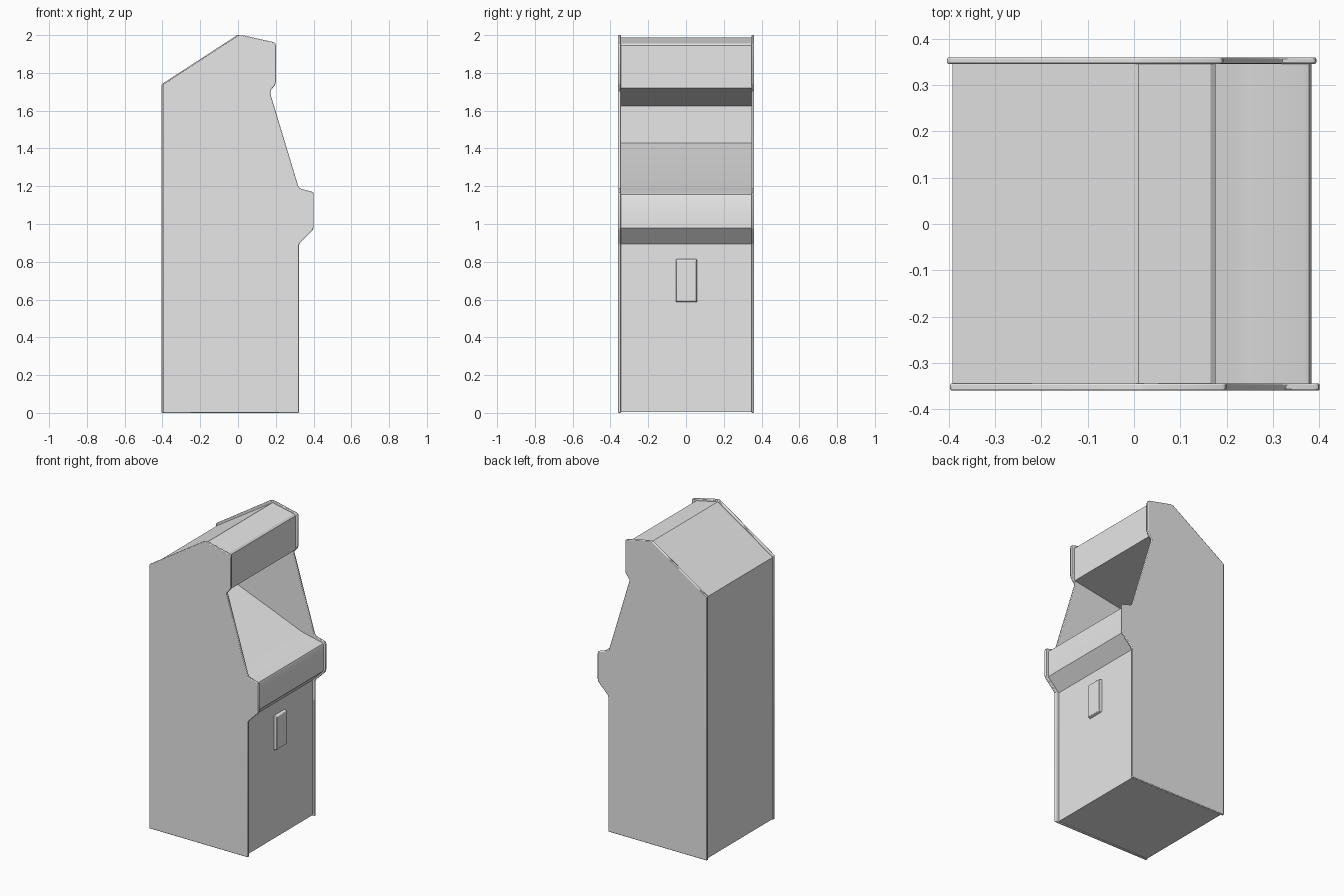
import bpy, bmesh, math
from mathutils import Vector

default = bpy.data.objects.get("Cube")
if default:
    bpy.data.objects.remove(default, do_unlink=True)

GREY = (0.8, 0.8, 0.8, 1.0)
mat = bpy.data.materials.new("light grey")
mat.use_nodes = True
mat.diffuse_color = GREY
mat.node_tree.nodes["Principled BSDF"].inputs["Base Color"].default_value = GREY


def finish(name, bm, bevel=0, segments=2):
    """Turn a bmesh into a named object with an optional rounded edge."""
    bmesh.ops.recalc_face_normals(bm, faces=bm.faces)
    mesh = bpy.data.meshes.new(name)
    bm.to_mesh(mesh)
    bm.free()
    mesh.materials.append(mat)
    obj = bpy.data.objects.new(name, mesh)
    bpy.context.collection.objects.link(obj)
    if bevel:
        mod = obj.modifiers.new("rounded_edges", "BEVEL")
        mod.width = bevel
        mod.segments = segments
        mod.limit_method = "ANGLE"
        mod.angle_limit = math.radians(50)
    bpy.ops.object.select_all(action="DESELECT")
    obj.select_set(True)
    bpy.context.view_layer.objects.active = obj
    bpy.ops.object.shade_smooth_by_angle(angle=math.radians(30))
    return obj


def extrude_profile(name, points, y0, y1, shift=0, bevel=0):
    """Extrude an (x, z) outline from y0 to y1."""
    bm = bmesh.new()
    face = bm.faces.new([bm.verts.new((x + shift, y0, z)) for x, z in points])
    moved = bmesh.ops.extrude_face_region(bm, geom=[face])["geom"]
    verts = [v for v in moved if isinstance(v, bmesh.types.BMVert)]
    bmesh.ops.translate(bm, verts=verts, vec=(0, y1 - y0, 0))
    return finish(name, bm, bevel)


# Side panels: full cabinet silhouette, one on each side
panel = [
    (-0.4, 0), (-0.4, 1.74), (-0.005, 1.997), (0.005, 2.0), (0.02, 2.0),
    (0.185, 1.963), (0.194, 1.957), (0.197, 1.945), (0.197, 1.75),
    (0.192, 1.735), (0.168, 1.705), (0.168, 1.69), (0.316, 1.2),
    (0.325, 1.188), (0.385, 1.172), (0.395, 1.167), (0.398, 1.155),
    (0.398, 0.985), (0.394, 0.97), (0.325, 0.9), (0.32, 0.888), (0.32, 0),
]
extrude_profile("front_side_panel", panel, -0.36, -0.344, 0.003, 0.004)
extrude_profile("rear_side_panel", panel, 0.346, 0.36, -0.004, 0.004)

# Cabinet body: back, sloped roof, marquee, deep screen recess, control deck
body = [
    (-0.392, 0.004), (-0.392, 1.73), (0.01, 1.988), (0.165, 1.955),
    (0.176, 1.945), (0.176, 1.72), (-0.37, 1.625), (-0.37, 1.43),
    (0.22, 1.195), (0.245, 1.188), (0.365, 1.162), (0.378, 1.156),
    (0.383, 1.143), (0.383, 0.978), (0.301, 0.895), (0.301, 0.004),
]
extrude_profile("cabinet_body", body, -0.345, 0.347)

# Coin door: small rounded plate on the lower front
bm = bmesh.new()
bmesh.ops.create_cube(bm, size=1)
bmesh.ops.scale(bm, vec=(0.03, 0.115, 0.235), verts=bm.verts)
outer = [f for f in bm.faces if f.normal.x > 0.9][0]
for v in outer.verts:
    v.co.y *= 0.92
    v.co.z *= 0.92
bmesh.ops.translate(bm, vec=Vector((0.304, 0.002, 0.7)), verts=bm.verts)
finish("coin_door", bm, 0.003)
